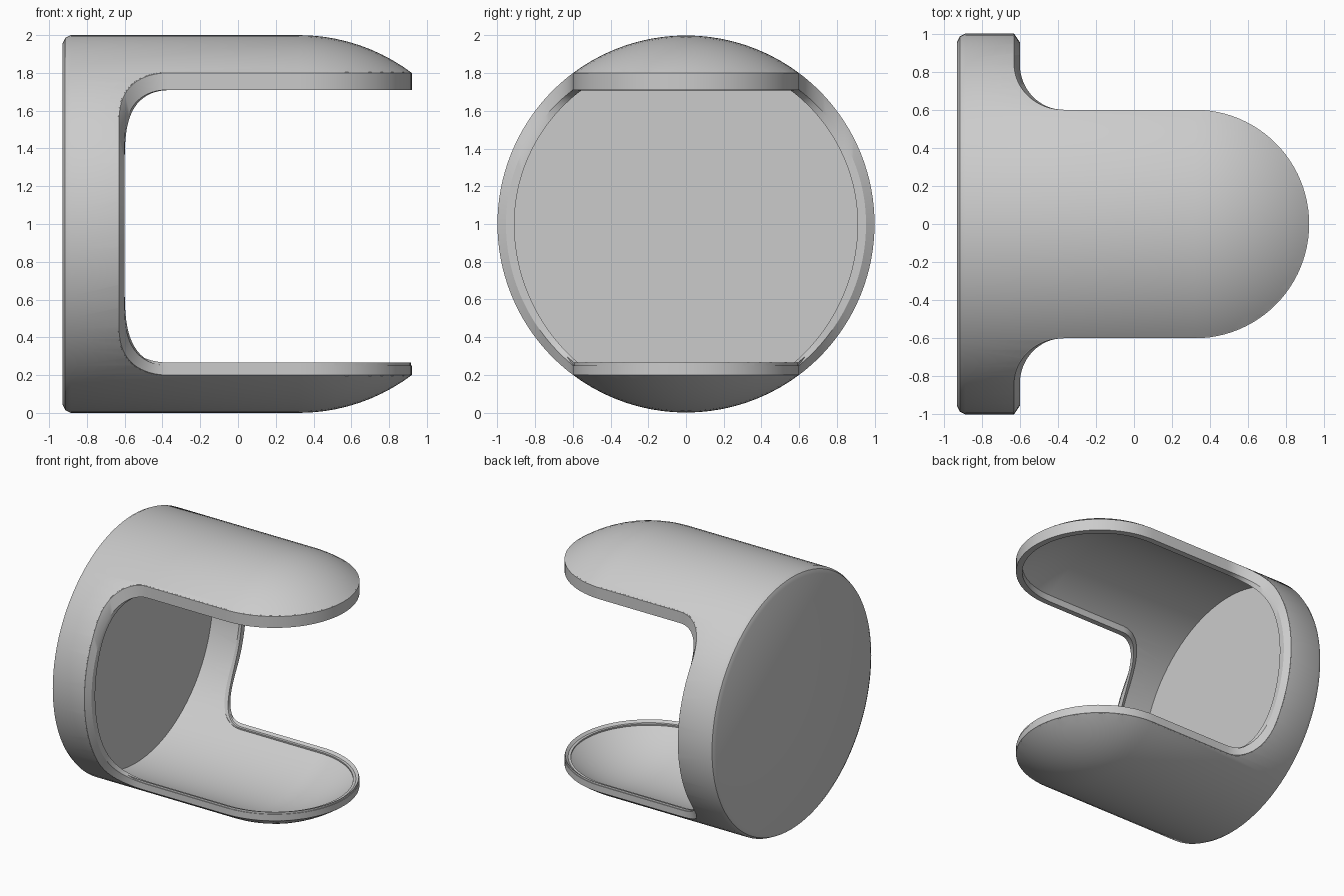
import bpy, bmesh
from math import sin, cos, pi, acos, sqrt, hypot, radians

if "Cube" in bpy.data.objects:
    bpy.data.objects.remove(bpy.data.objects["Cube"])

CX, ZC = 0.32, 1.0          # centre of the round tongue end, axis height
FX, FY = -0.37, 0.84        # fillet centre between collar and tongue


def make_object(name, bm):
    bmesh.ops.remove_doubles(bm, verts=bm.verts, dist=1e-5)
    bmesh.ops.recalc_face_normals(bm, faces=bm.faces)
    me = bpy.data.meshes.new(name)
    bm.to_mesh(me)
    bm.free()
    ob = bpy.data.objects.new(name, me)
    bpy.context.collection.objects.link(ob)
    return ob


def activate(ob):
    bpy.ops.object.select_all(action='DESELECT')
    ob.select_set(True)
    bpy.context.view_layer.objects.active = ob


def smooth(ob):
    activate(ob)
    bpy.ops.object.shade_smooth_by_angle(angle=radians(30))


def boolean(ob, cutter, operation):
    activate(ob)
    mod = ob.modifiers.new("cut", 'BOOLEAN')
    mod.operation, mod.solver, mod.object = operation, 'EXACT', cutter
    bpy.ops.object.modifier_apply(modifier=mod.name)
    bpy.data.objects.remove(cutter)


def capsule(name, base, radius):
    """Solid revolved about the x axis: base profile, then a round end."""
    prof = base + [(CX + radius * sin(pi / 2 * i / 24), radius * cos(pi / 2 * i / 24))
                   for i in range(24)] + [(CX + radius, 0)]
    bm = bmesh.new()
    vs = [bm.verts.new((x, 0, ZC + r)) for x, r in prof]
    es = [bm.edges.new(e) for e in zip(vs, vs[1:])]
    bmesh.ops.spin(bm, geom=vs + es, cent=(0, 0, ZC), axis=(1, 0, 0),
                   angle=2 * pi, steps=96)
    return make_object(name, bm)


def half_outline(xs, w, ytop):
    """Plan outline, y >= 0: collar edge, fillet, straight tongue, round tip."""
    t1 = acos(FY / ytop)
    pts = [(xs, ytop * cos(t1 * i / 12)) for i in range(12)]
    for i in range(17):
        a = pi / 2 * i / 16
        pts.append((FX - (FX - xs) * cos(a), FY - (FY - w) * sin(a)))
    pts += [(FX + (CX - FX) * i / 6, w) for i in range(1, 6)]
    for i in range(25):
        a = pi / 2 * i / 24
        pts.append((CX + w * sin(a), w * cos(a)))
    return pts


def half_ring(xs, w, ytop, r_top, r_bottom):
    """Half loop around the opening, projected on capsules of given radii."""
    half = half_outline(xs, w, ytop)

    def place(p, r_tongue, sgn):
        x, y = p
        k = max(0.0, (y - w) / (ytop - w))
        r = r_tongue + (ytop - r_tongue) * k
        rho = y if x < CX else hypot(x - CX, y)
        return (x, y, ZC + sgn * sqrt(max(0.0, r * r - rho * rho)))

    return ([place(p, r_top, 1) for p in reversed(half)]
            + [place(p, r_bottom, -1) for p in half[1:]])


# Shell: capsule with a closed flat, chamfered base
shell = capsule("shell", [(-0.93, 0), (-0.93, 0.955), (-0.915, 0.985), (-0.885, 1.0)], 1.0)

# Cavity inside the shell
boolean(shell, capsule("cavity_cutter", [(-0.88, 0), (-0.88, 0.945)], 0.945), 'DIFFERENCE')

# Plan cutter: vertical prism with the collar-and-tongue outline
bm = bmesh.new()
half = half_outline(-0.635, 0.595, 1.2)
plan = [(-1.2, 1.2)] + half
plan += [(x, -y) for x, y in reversed(half[:-1])] + [(-1.2, -1.2)]
face = bm.faces.new([bm.verts.new((x, y, -0.3)) for x, y in plan])
ext = bmesh.ops.extrude_face_region(bm, geom=[face])
bmesh.ops.translate(bm, vec=(0, 0, 2.6),
                    verts=[g for g in ext['geom'] if isinstance(g, bmesh.types.BMVert)])
boolean(shell, make_object("plan_cutter", bm), 'INTERSECT')
smooth(shell)

# Rim lip: cross-section swept around the whole opening, mirrored in y
rings = [
    half_ring(-0.63, 0.60, 1.0, 1.0, 1.0),          # outer edge
    half_ring(-0.60, 0.60, 0.955, 0.93, 0.96),      # front edge
    half_ring(-0.60, 0.555, 0.91, 0.90, 0.933),     # inner edge
    half_ring(-0.64, 0.555, 0.94, 0.94, 0.94),      # back of lip on the inner wall
    half_ring(-0.65, 0.58, 0.997, 0.997, 0.997),    # buried in the shell
]
bm = bmesh.new()
for m in (1, -1):
    rows = [[bm.verts.new((x, m * y, z)) for x, y, z in r] for r in rings]
    for a, b in zip(rows, rows[1:] + rows[:1]):
        for i in range(len(a) - 1):
            bm.faces.new((a[i], a[i + 1], b[i + 1], b[i]))
lip = make_object("rim_lip", bm)
smooth(lip)
